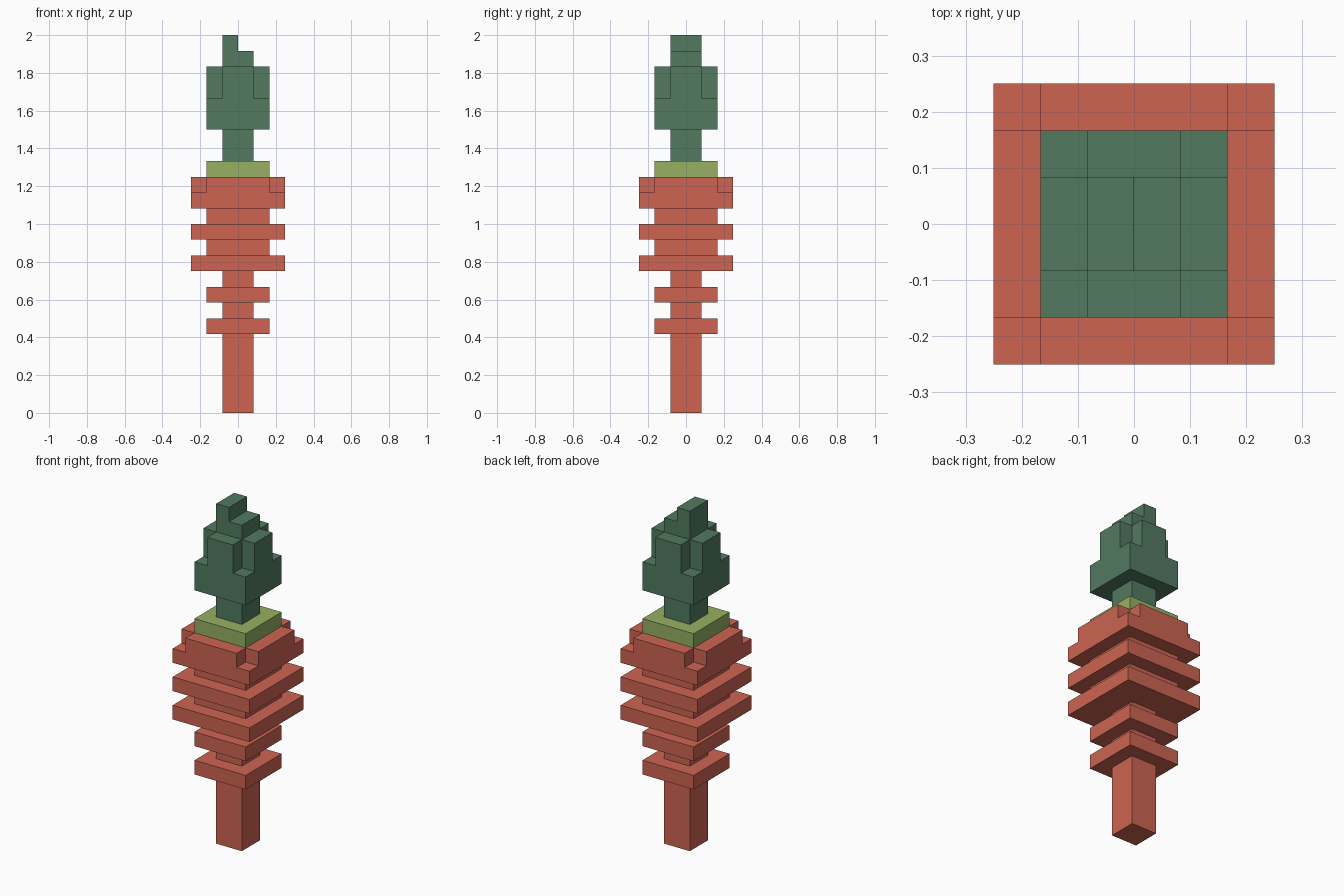
import bpy, bmesh, math
from mathutils import Vector

if "Cube" in bpy.data.objects:
    bpy.data.objects.remove(bpy.data.objects["Cube"])

U = 1 / 12  # one block of the grid; the model is 24 blocks tall


def srgb(r, g, b):
    return tuple(((c / 255 + 0.055) / 1.055) ** 2.4 for c in (r, g, b)) + (1,)


def material(name, colour):
    m = bpy.data.materials.new(name)
    m.diffuse_color = colour
    m.use_nodes = True
    m.node_tree.nodes["Principled BSDF"].inputs["Base Color"].default_value = m.diffuse_color
    return m


def square(half, z0, z1, corners=True):
    """Blocks of a centred square slab, optionally with its corner blocks cut out."""
    r = range(-half, half)
    ends = (-half, half - 1)
    return {(x, y, z) for x in r for y in r for z in range(z0, z1)
            if corners or not (x in ends and y in ends)}


# Ribbed root: (half width, bottom, top) in blocks
root = set()
for half, z0, z1 in [(1, 0, 5), (2, 5, 6), (1, 6, 7), (2, 7, 8), (1, 8, 9),
                     (3, 9, 10), (2, 10, 11), (3, 11, 12), (2, 12, 13), (3, 13, 14)]:
    root |= square(half, z0, z1)
root |= square(3, 14, 15, corners=False)

# Pale collar between root and leaves
collar = square(2, 15, 16)

# Leaves: stalk, bushy head with notched corners, stepped tip
leaves = square(1, 16, 18) | square(2, 18, 20) | square(2, 20, 22, corners=False)
leaves |= square(1, 22, 23)
leaves |= {c for c in square(1, 23, 24) if c[0] < 0}

solid = root | collar | leaves


def build(name, blocks, mat):
    """Skin the outer faces of a block set, then merge flat areas."""
    bm = bmesh.new()
    for cell in blocks:
        for axis in range(3):
            for sign in (-1, 1):
                n = Vector((0, 0, 0))
                n[axis] = sign
                if tuple(int(c + d) for c, d in zip(cell, n)) in solid:
                    continue
                centre = Vector(cell) + Vector((0.5, 0.5, 0.5)) + n / 2
                a, b = Vector((0, 0, 0)), Vector((0, 0, 0))
                a[(axis + 1) % 3] = 0.5
                b[(axis + 2) % 3] = 0.5 * sign
                bm.faces.new([bm.verts.new((centre + p) * U)
                              for p in (-a - b, a - b, a + b, b - a)])
    bmesh.ops.remove_doubles(bm, verts=bm.verts, dist=1e-4)
    bmesh.ops.dissolve_limit(bm, angle_limit=math.radians(1), verts=bm.verts, edges=bm.edges)
    mesh = bpy.data.meshes.new(name)
    bm.to_mesh(mesh)
    bm.free()
    mesh.materials.append(mat)
    bpy.context.collection.objects.link(bpy.data.objects.new(name, mesh))


build("root", root, material("carrot red", srgb(205, 100, 82)))
build("leaf_collar", collar, material("pale green", srgb(150, 176, 98)))
build("leaves", leaves, material("dark green", srgb(82, 122, 96)))
